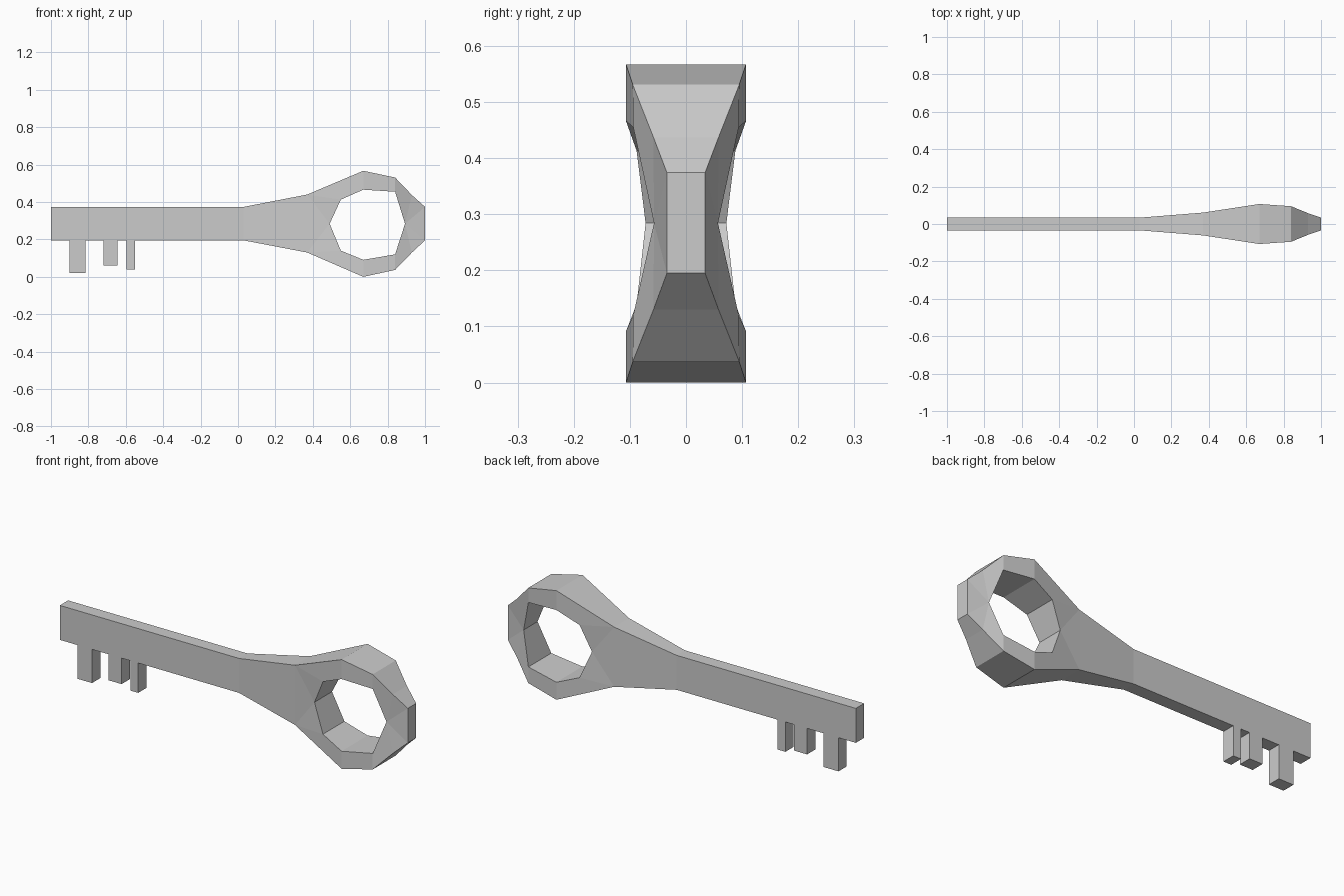
import bpy, bmesh

if "Cube" in bpy.data.objects:
    bpy.data.objects.remove(bpy.data.objects["Cube"])

grey = bpy.data.materials.new("plain grey")
grey.diffuse_color = (0.6, 0.6, 0.6, 1)
grey.use_nodes = True
grey.node_tree.nodes["Principled BSDF"].inputs["Base Color"].default_value = grey.diffuse_color

# Stations along the key: x, half thickness, top z, bottom z
OUTER = [(0.03, 0.034, 0.374, 0.195), (0.37, 0.061, 0.44, 0.13),
         (0.67, 0.107, 0.567, 0.0), (0.84, 0.095, 0.531, 0.037),
         (0.93, 0.058, 0.437, 0.13), (1.0, 0.034, 0.374, 0.195)]
HOLE = [(0.55, 0.088, 0.413, 0.14), (0.67, 0.107, 0.466, 0.091),
        (0.84, 0.094, 0.455, 0.12)]
HOLE_ENDS = [(0.49, 0.072, 0.284), (0.893, 0.057, 0.284)]
# Teeth: left x, right x, tip z
TEETH = [(-0.90, -0.815, 0.02), (-0.72, -0.645, 0.06), (-0.595, -0.55, 0.04)]

bm = bmesh.new()


def pair(x, y, z):
    """Front and back vertex of one outline point."""
    return bm.verts.new((x, -y, z)), bm.verts.new((x, y, z))


def sheet(*points):
    """Matching faces on the front and the back."""
    bm.faces.new([p[0] for p in points])
    bm.faces.new([p[1] for p in reversed(points)])


def rim(loop):
    """Wall joining front and back around a closed outline."""
    for p, q in zip(loop, loop[1:] + loop[:1]):
        bm.faces.new((p[0], p[1], q[1], q[0]))


top = [pair(x, y, t) for x, y, t, b in OUTER]
low = [pair(x, y, b) for x, y, t, b in OUTER]
hole_top = [pair(x, y, t) for x, y, t, b in HOLE]
hole_low = [pair(x, y, b) for x, y, t, b in HOLE]
inner_left, inner_right = [pair(*p) for p in HOLE_ENDS]

# Shaft outline with teeth
shaft = [pair(-1, 0.034, 0.374), pair(-1, 0.034, 0.195)]
for x0, x1, tip in TEETH:
    shaft += [pair(x, 0.034, z) for x, z in
              ((x0, 0.195), (x0, tip), (x1, tip), (x1, 0.195))]
sheet(*shaft, low[0], top[0])

# Neck and ring around the hole
sheet(top[0], low[0], low[1], top[1])
sheet(top[1], low[1], inner_left)
for edge, hole in ((top, hole_top), (low, hole_low)):
    sheet(edge[1], inner_left, hole[0])
    sheet(edge[1], hole[0], hole[1], edge[2])
    sheet(edge[2], hole[1], hole[2], edge[3])
    sheet(edge[3], hole[2], inner_right, edge[4])
    sheet(edge[4], inner_right, edge[5])
sheet(top[5], inner_right, low[5])

# Outside walls and hole walls
rim(shaft + low + top[::-1])
rim([inner_left] + hole_top + [inner_right] + hole_low[::-1])

bmesh.ops.recalc_face_normals(bm, faces=bm.faces[:])
mesh = bpy.data.meshes.new("key")
bm.to_mesh(mesh)
bm.free()
mesh.materials.append(grey)
key = bpy.data.objects.new("key", mesh)
bpy.context.collection.objects.link(key)
